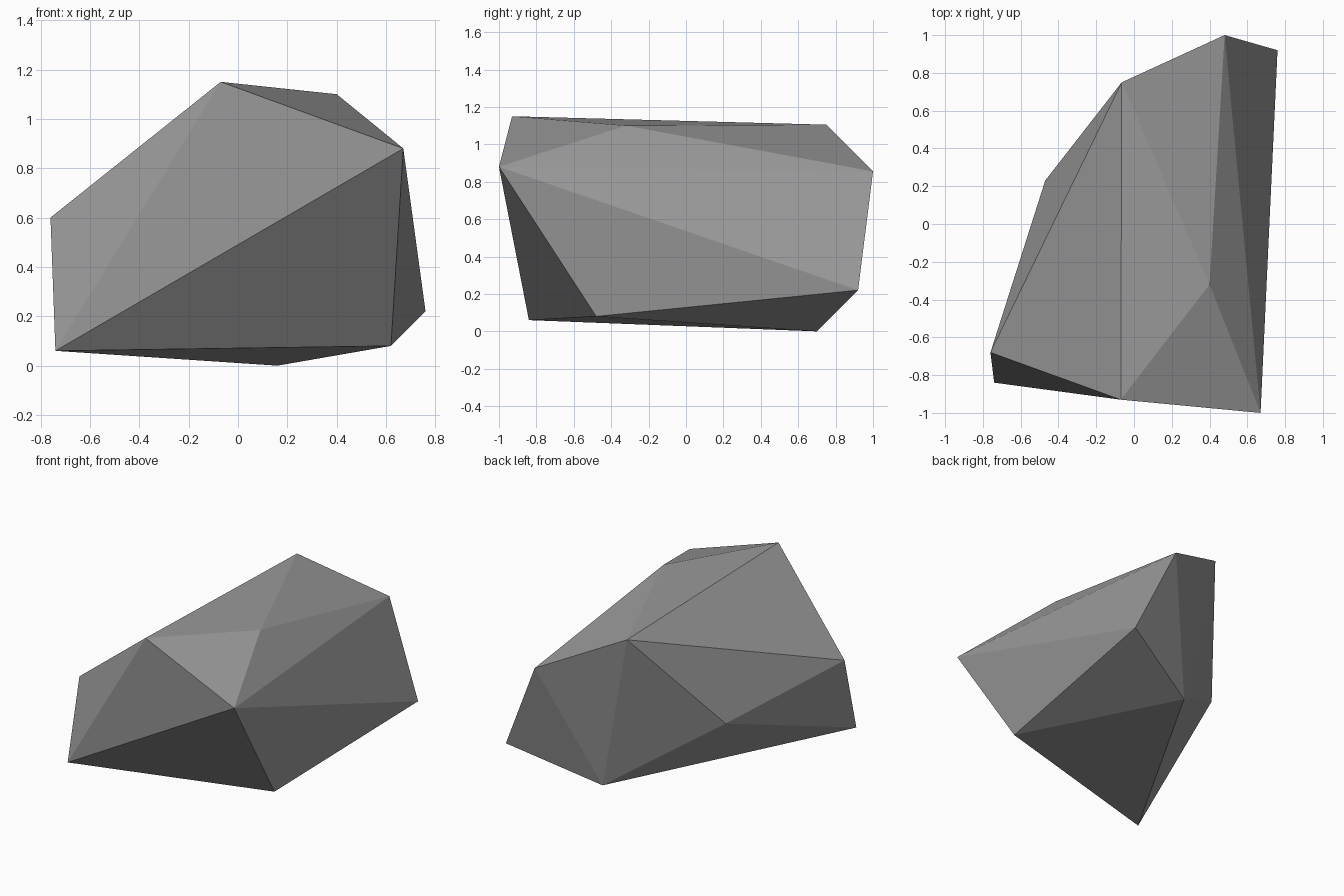
import bpy, bmesh

if "Cube" in bpy.data.objects:
    bpy.data.objects.remove(bpy.data.objects["Cube"])

# Corner points of the faceted boulder
corners = [
    # base
    (0.16, 0.70, 0.00), (0.62, -0.48, 0.08), (-0.74, -0.84, 0.06),
    # sides
    (0.76, 0.92, 0.22), (-0.47, 0.23, 0.424), (-0.76, -0.68, 0.60),
    # shoulders
    (0.48, 1.00, 0.855), (0.67, -1.00, 0.88),
    # top
    (-0.065, 0.75, 1.105), (0.40, -0.32, 1.10), (-0.07, -0.93, 1.15),
]

# Wrap the corners in a convex skin
bm = bmesh.new()
for co in corners:
    bm.verts.new(co)
bmesh.ops.convex_hull(bm, input=bm.verts[:])
bmesh.ops.recalc_face_normals(bm, faces=bm.faces[:])
mesh = bpy.data.meshes.new("boulder")
bm.to_mesh(mesh)
bm.free()

# Single grey stone colour
stone = bpy.data.materials.new("grey_stone")
stone.diffuse_color = (0.32, 0.32, 0.32, 1)
stone.use_nodes = True
stone.node_tree.nodes["Principled BSDF"].inputs["Base Color"].default_value = stone.diffuse_color
mesh.materials.append(stone)
bpy.context.collection.objects.link(bpy.data.objects.new("boulder", mesh))
